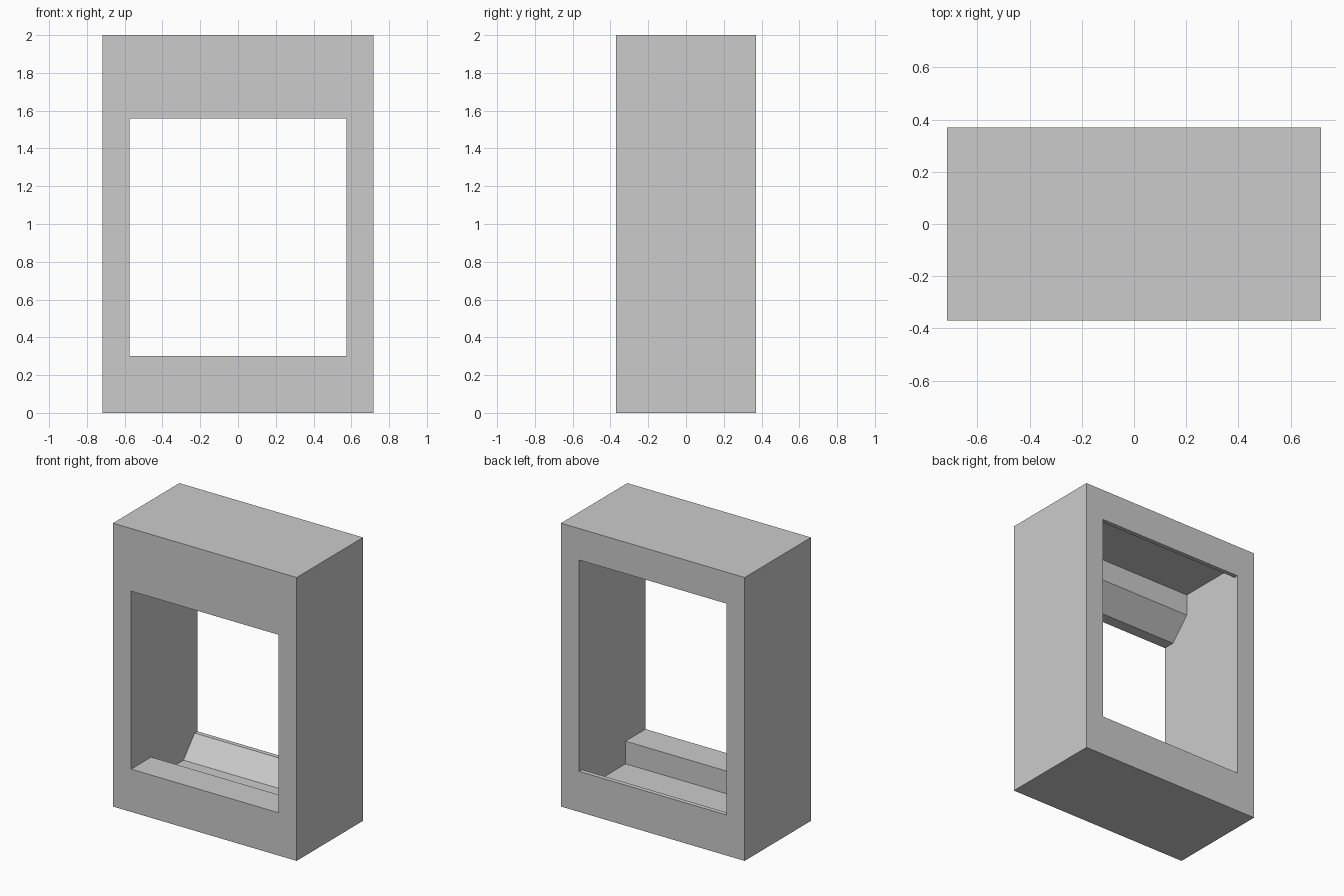
import bpy
import bmesh

cube = bpy.data.objects.get("Cube")
if cube:
    bpy.data.objects.remove(cube, do_unlink=True)

HALF_WIDTH, HALF_DEPTH, HEIGHT = 0.717, 0.37, 2.0
HALF_OPENING = 0.575
OVERSHOOT = 0.1

grey = bpy.data.materials.new("light grey")
grey.use_nodes = True
colour = (0.6, 0.6, 0.6, 1)
grey.diffuse_color = colour
grey.node_tree.nodes["Principled BSDF"].inputs["Base Color"].default_value = colour


def prism(name, profile, half_width):
    """Extrude a (y, z) profile symmetrically along x."""
    bm = bmesh.new()
    face = bm.faces.new([bm.verts.new((-half_width, y, z)) for y, z in profile])
    extruded = bmesh.ops.extrude_face_region(bm, geom=[face])["geom"]
    verts = [v for v in extruded if isinstance(v, bmesh.types.BMVert)]
    bmesh.ops.translate(bm, verts=verts, vec=(2 * half_width, 0, 0))
    bmesh.ops.recalc_face_normals(bm, faces=bm.faces)
    mesh = bpy.data.meshes.new(name)
    bm.to_mesh(mesh)
    bm.free()
    mesh.materials.append(grey)
    obj = bpy.data.objects.new(name, mesh)
    bpy.context.collection.objects.link(obj)
    return obj


# Outer block
d = HALF_DEPTH
frame = prism("window_frame", [(-d, 0), (d, 0), (d, HEIGHT), (-d, HEIGHT)], HALF_WIDTH)

# Opening: stepped sill with a sloped rear lip, recessed head with a sloped front lip
out = d + OVERSHOOT
sill = [(-out, 0.302), (-0.147, 0.302), (-0.147, 0.142),
        (0.214, 0.142), (0.338, 0.286), (out, 0.286)]
head = [(out, 1.778), (0.339, 1.778), (0.339, 1.861),
        (-0.147, 1.861), (-0.147, 1.709), (-0.288, 1.558), (-out, 1.558)]
cutter = prism("opening_cutter", sill + head, HALF_OPENING)
cutter.hide_render = True

# Cut the opening and drop the cutter
cut = frame.modifiers.new("opening", "BOOLEAN")
cut.operation = "DIFFERENCE"
cut.solver = "EXACT"
cut.object = cutter
bpy.context.view_layer.objects.active = frame
frame.select_set(True)
bpy.ops.object.modifier_apply(modifier=cut.name)
bpy.data.objects.remove(cutter, do_unlink=True)
